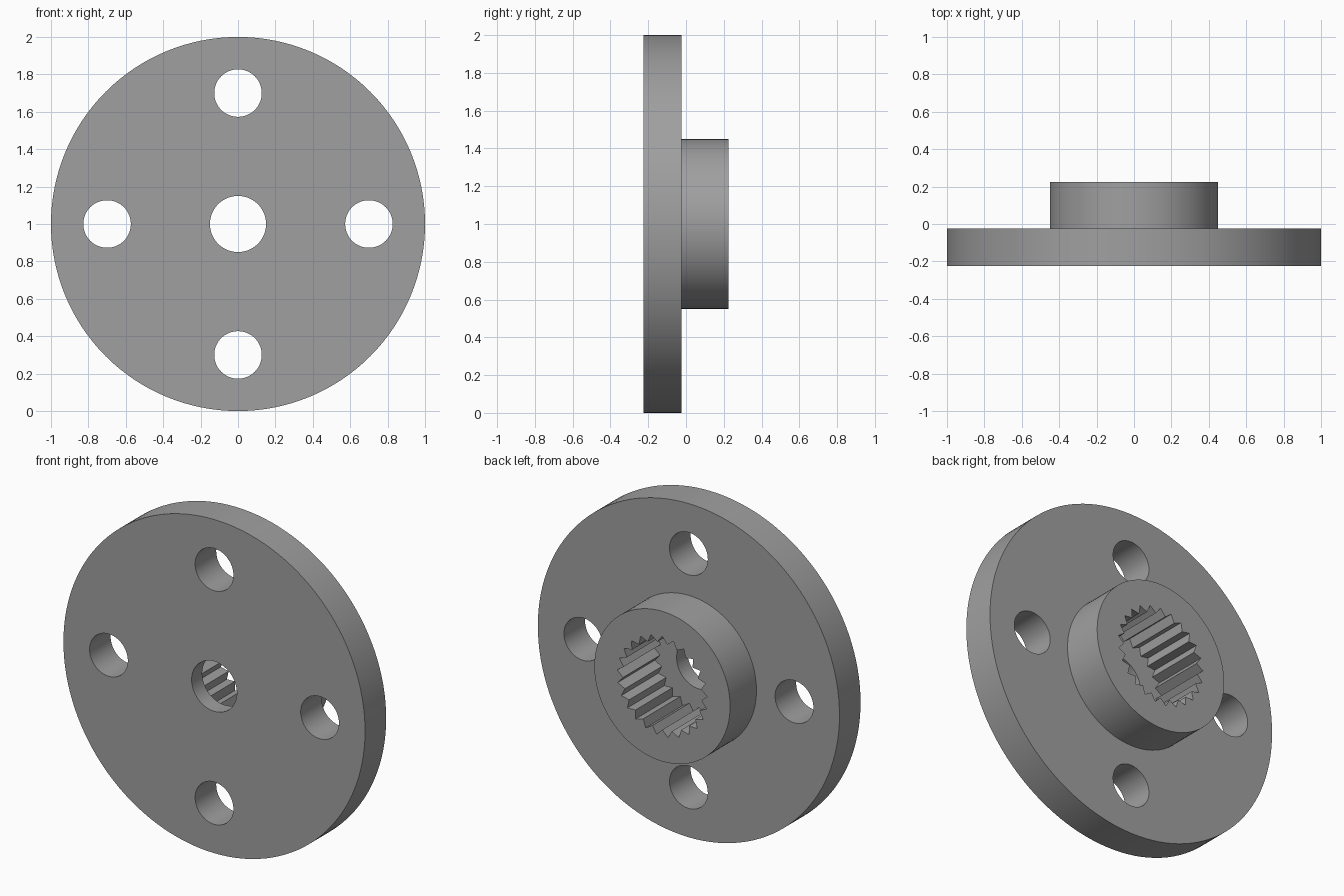
import bpy, bmesh, math

if "Cube" in bpy.data.objects:
    bpy.data.objects.remove(bpy.data.objects["Cube"])

grey = bpy.data.materials.new("steel grey")
grey.diffuse_color = (0.35, 0.35, 0.35, 1)
grey.use_nodes = True
grey.node_tree.nodes["Principled BSDF"].inputs["Base Color"].default_value = grey.diffuse_color


def circle(r, n=96):
    return [(r * math.cos(2 * math.pi * i / n), r * math.sin(2 * math.pi * i / n)) for i in range(n)]


def spline(r_in, r_out, teeth):
    """Zigzag outline of an internal toothed socket."""
    pts = []
    for i in range(2 * teeth):
        a = math.pi / 2 + math.pi * i / teeth
        r = r_out if i % 2 == 0 else r_in
        pts.append((r * math.cos(a), r * math.sin(a)))
    return pts


def prism(name, outline, y0, y1, x=0.0, z=1.0):
    """Extrude an x-z outline along y."""
    bm = bmesh.new()
    face = bm.faces.new([bm.verts.new((x + px, y0, z + pz)) for px, pz in outline])
    ext = bmesh.ops.extrude_face_region(bm, geom=[face])
    for v in ext["geom"]:
        if isinstance(v, bmesh.types.BMVert):
            v.co.y = y1
    bmesh.ops.recalc_face_normals(bm, faces=bm.faces)
    me = bpy.data.meshes.new(name)
    bm.to_mesh(me)
    bm.free()
    me.materials.append(grey)
    ob = bpy.data.objects.new(name, me)
    bpy.context.collection.objects.link(ob)
    return ob


# Round plate with a raised hub on the back
flange = prism("flange", circle(1.0, 128), -0.225, -0.025)
tools = [("UNION", prism("hub", circle(0.45), -0.1, 0.225))]

# Toothed socket in the hub, then the smaller centre hole through its floor
tools.append(("DIFFERENCE", prism("socket_cutter", spline(0.26, 0.30, 25), -0.125, 0.4)))
tools.append(("DIFFERENCE", prism("centre_cutter", circle(0.15, 64), -0.4, 0.0)))

# Four bolt holes
for i in range(4):
    a = i * math.pi / 2
    tools.append(("DIFFERENCE", prism("bolt_cutter", circle(0.127, 64), -0.4, 0.1,
                                      0.7 * math.cos(a), 1 + 0.7 * math.sin(a))))

# Apply the operations in order and remove the helpers
bpy.context.view_layer.objects.active = flange
flange.select_set(True)
for op, tool in tools:
    tool.hide_render = True
    mod = flange.modifiers.new(op.title(), "BOOLEAN")
    mod.operation = op
    mod.solver = "EXACT"
    mod.object = tool
    bpy.ops.object.modifier_apply(modifier=mod.name)
    bpy.data.objects.remove(tool)

bpy.ops.object.shade_smooth_by_angle(angle=math.radians(30))
